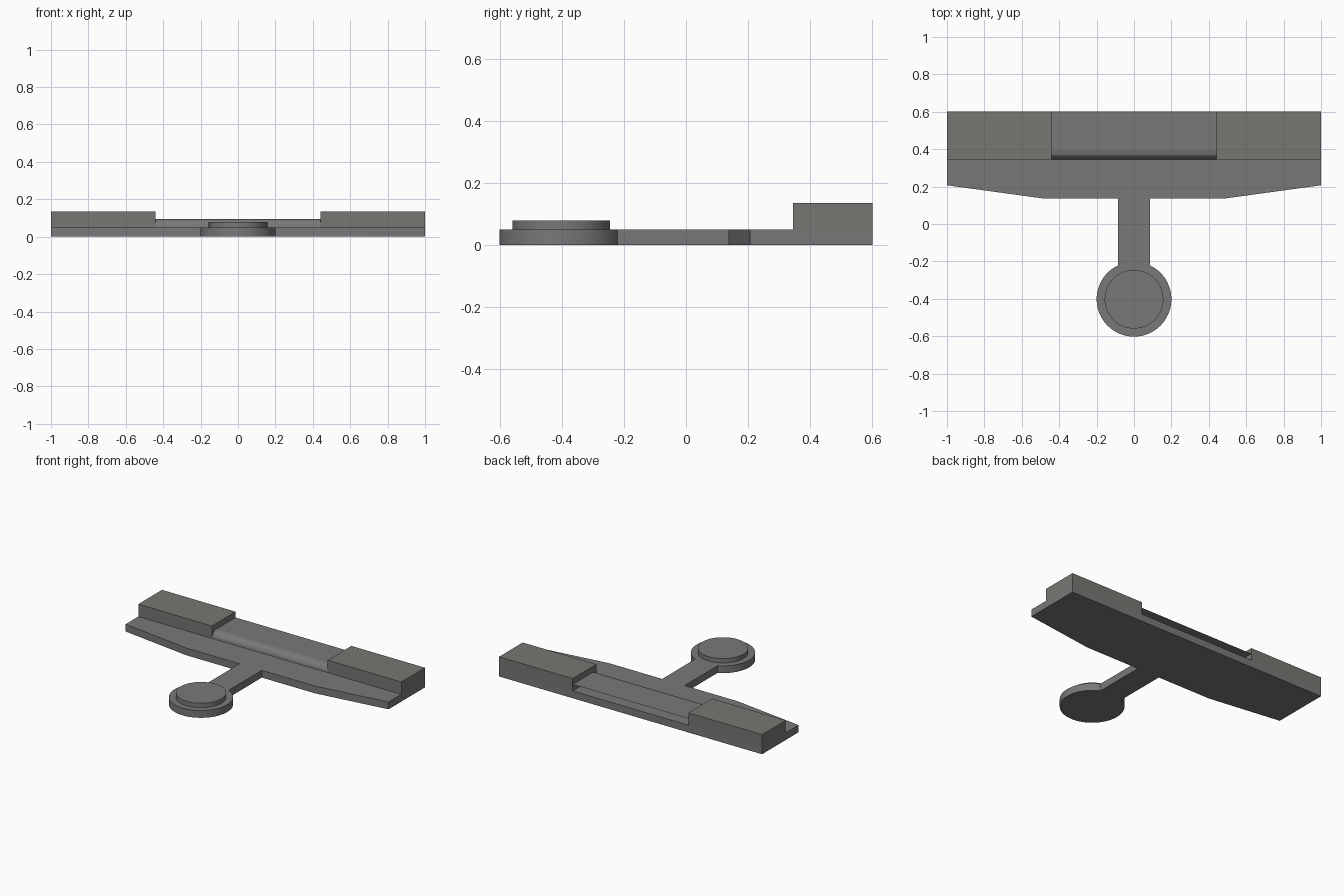
import bpy, bmesh, math

if "Cube" in bpy.data.objects:
    bpy.data.objects.remove(bpy.data.objects["Cube"])


def material(name, rgb):
    mat = bpy.data.materials.new(name)
    mat.diffuse_color = (*rgb, 1)
    mat.use_nodes = True
    mat.node_tree.nodes["Principled BSDF"].inputs["Base Color"].default_value = mat.diffuse_color
    return mat


DARK = material("dark_grey", (0.19, 0.19, 0.19))
WARM = material("warm_dark_grey", (0.19, 0.183, 0.17))


def make_object(name, bm, mat):
    mesh = bpy.data.meshes.new(name)
    bm.normal_update()
    bm.to_mesh(mesh)
    bm.free()
    mesh.materials.append(mat)
    obj = bpy.data.objects.new(name, mesh)
    bpy.context.collection.objects.link(obj)
    return obj


def smooth(obj, angle=30):
    bpy.ops.object.select_all(action='DESELECT')
    obj.select_set(True)
    bpy.context.view_layer.objects.active = obj
    bpy.ops.object.shade_smooth_by_angle(angle=math.radians(angle))


def prism(name, outline, z0, z1, mat=DARK):
    """Extrude a counter-clockwise XY outline from z0 to z1."""
    bm = bmesh.new()
    low = [bm.verts.new((x, y, z0)) for x, y in outline]
    high = [bm.verts.new((x, y, z1)) for x, y in outline]
    bm.faces.new(low[::-1])
    bm.faces.new(high)
    n = len(outline)
    for i in range(n):
        j = (i + 1) % n
        bm.faces.new((low[i], low[j], high[j], high[i]))
    return make_object(name, bm, mat)


def arc(radius, cy, start, sweep, steps):
    return [(radius * math.cos(start + sweep * i / steps),
             cy + radius * math.sin(start + sweep * i / steps))
            for i in range(steps + 1)]


BACK, STEP, PLATE, TOP = 0.602, 0.345, 0.05, 0.135
NECK, PAD_R, PAD_Y, SLOT = 0.085, 0.2, -0.402, 0.44

# Base plate: wide wing, narrow neck and round pad in one outline
right = [(NECK, 0.137), (0.49, 0.137), (1, 0.207), (1, BACK)]
left = [(-x, y) for x, y in right[::-1]]
a0 = math.acos(NECK / PAD_R)
pad = arc(PAD_R, PAD_Y, math.pi - a0, math.pi + 2 * a0, 56)
smooth(prism("base_plate", pad + right + left, 0, PLATE))

# Raised disc on the pad
smooth(prism("pad_disc", arc(0.157, PAD_Y, 0, math.tau, 64)[:-1], PLATE, 0.08))

# Two raised end blocks
for side, x0, x1 in (("left", -1, -SLOT), ("right", SLOT, 1)):
    prism(side + "_block", [(x0, STEP), (x1, STEP), (x1, BACK), (x0, BACK)],
          PLATE, TOP, WARM)

# Thin centre cover with a faceted front lip, open at the back
profile = [(STEP, PLATE), (STEP + 0.003, 0.065), (STEP + 0.012, 0.079),
           (STEP + 0.025, 0.09), (STEP + 0.045, 0.095), (BACK, 0.095)]
bm = bmesh.new()
rows = [[bm.verts.new((x, y, z)) for x in (-SLOT, SLOT)] for y, z in profile]
for a, b in zip(rows, rows[1:]):
    bm.faces.new((a[0], a[1], b[1], b[0]))
make_object("centre_cover", bm, DARK)
